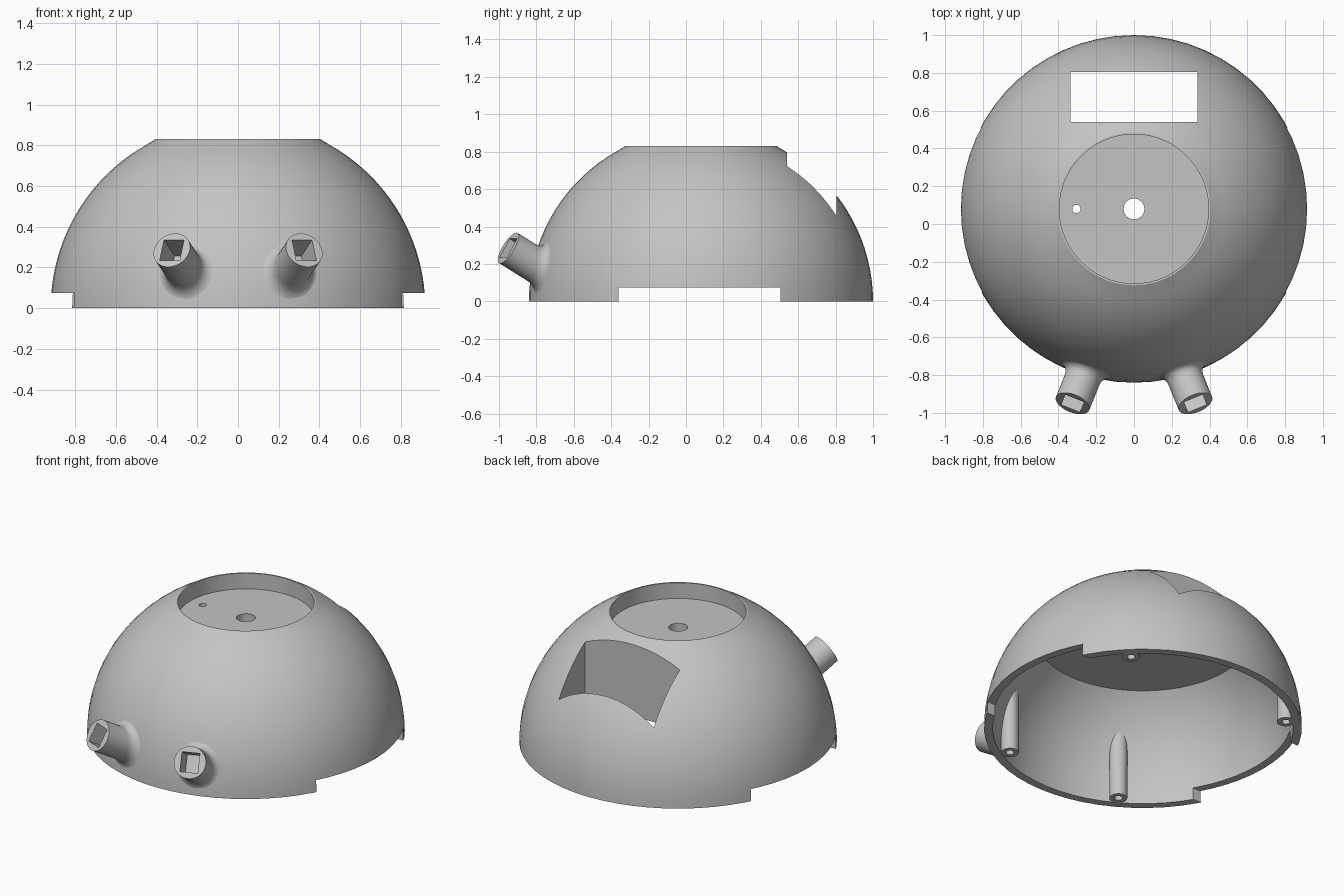
import bpy, bmesh
from math import sin, cos, pi, radians, sqrt, asin
from mathutils import Vector, Matrix

if "Cube" in bpy.data.objects:
    bpy.data.objects.remove(bpy.data.objects["Cube"])

CENTRE = Vector((0, 0.08, 0))
OUTER, INNER = 0.92, 0.87
TOP, FLOOR, CEILING = 0.83, 0.73, 0.61

grey = bpy.data.materials.new("light_grey")
grey.use_nodes = True
GREY = (0.55, 0.55, 0.55, 1)
grey.diffuse_color = GREY
grey.node_tree.nodes["Principled BSDF"].inputs["Base Color"].default_value = GREY


def make(name, bm):
    bmesh.ops.recalc_face_normals(bm, faces=bm.faces)
    mesh = bpy.data.meshes.new(name)
    bm.to_mesh(mesh)
    bm.free()
    mesh.materials.append(grey)
    ob = bpy.data.objects.new(name, mesh)
    bpy.context.collection.objects.link(ob)
    return ob


def box(name, low, high):
    bm = bmesh.new()
    low, high = Vector(low), Vector(high)
    bmesh.ops.create_cube(bm, size=1, matrix=Matrix.Translation((low + high) / 2)
                          @ Matrix.Diagonal((*(high - low), 1)))
    return make(name, bm)


def cylinder(name, x, y, radius, z0, z1, sides=24):
    bm = bmesh.new()
    bmesh.ops.create_cone(bm, cap_ends=True, segments=sides, radius1=radius, radius2=radius,
                          depth=z1 - z0, matrix=Matrix.Translation((x, y, (z0 + z1) / 2)))
    return make(name, bm)


def ball(radius):
    bm = bmesh.new()
    bmesh.ops.create_uvsphere(bm, u_segments=64, v_segments=32, radius=radius,
                              matrix=Matrix.Translation(CENTRE))
    return make("ball_cutter", bm)


def combine(ob, tool, operation):
    """Apply a boolean and remove the tool."""
    mod = ob.modifiers.new("cut", 'BOOLEAN')
    mod.object, mod.operation, mod.solver = tool, operation, 'EXACT'
    bpy.context.view_layer.update()
    mesh = bpy.data.meshes.new_from_object(
        ob.evaluated_get(bpy.context.evaluated_depsgraph_get()))
    ob.modifiers.clear()
    ob.data = mesh
    bpy.data.objects.remove(tool)


def smooth(ob):
    bpy.ops.object.select_all(action='DESELECT')
    ob.select_set(True)
    bpy.context.view_layer.objects.active = ob
    bpy.ops.object.shade_smooth_by_angle(angle=radians(30))


def arc(radius, z0, z1, steps):
    a, b = asin(z0 / radius), asin(z1 / radius)
    angles = [a + (b - a) * i / steps for i in range(steps + 1)]
    return [(radius * cos(t), radius * sin(t)) for t in angles]


# Domed shell with a round recess on top and a centre hole, as one turned profile
profile = arc(OUTER, 0, TOP, 18)
profile[-1] = (0.405, TOP)
profile += [(0.395, TOP), (0.395, FLOOR), (0.055, FLOOR), (0.055, CEILING)]
profile += arc(INNER, CEILING, 0, 14)
SIDES = 60
bm = bmesh.new()
rings = [[bm.verts.new(CENTRE + Vector((r * cos(2 * pi * i / SIDES), r * sin(2 * pi * i / SIDES), z)))
          for r, z in profile] for i in range(SIDES)]
for i, ring in enumerate(rings):
    after = rings[(i + 1) % SIDES]
    for j in range(len(ring)):
        k = (j + 1) % len(ring)
        bm.faces.new((ring[j], after[j], after[k], ring[k]))
dome = make("dome_shell", bm)

# Sleeve around the rear window, then the window itself
sleeve = box("sleeve", (-0.36, 0.515, 0.34), (0.36, 0.83, 1))
combine(sleeve, ball(0.9), 'INTERSECT')
combine(dome, sleeve, 'UNION')
combine(dome, box("window_cutter", (-0.335, 0.54, 0.1), (0.335, 0.805, 1.2)), 'DIFFERENCE')

# Small pin hole in the recess floor and side notches in the rim
combine(dome, cylinder("pin_cutter", -0.305, 0.08, 0.022, 0.5, 0.8), 'DIFFERENCE')
for side in (-1, 1):
    xs = sorted((0.5 * side, 1.2 * side))
    combine(dome, box("notch_cutter", (xs[0], -0.36, -0.1), (xs[1], 0.505, 0.075)), 'DIFFERENCE')
smooth(dome)

# Screw posts along the inside of the shell
for side, label in ((-1, "right"), (1, "left")):
    for end, px, py in (("front", 0.41, -0.63), ("rear", 0.585, 0.67)):
        post = cylinder(f"{end}_{label}_screw_post", side * px, py, 0.052, 0.001, 0.6)
        combine(post, ball(0.89), 'INTERSECT')
        combine(post, cylinder("screw_cutter", side * px, py, 0.024, -0.1, 0.2), 'DIFFERENCE')
        smooth(post)


def on_sphere(p, d, radius):
    """Distance along d from p to the first sphere hit."""
    q = p - CENTRE
    b = q.dot(d)
    return -b - sqrt(b * b - q.dot(q) + radius * radius)


# Angled tubes with square sockets and a soft fillet into the shell
RADIUS, FILLET, SEGS, STEPS = 0.095, 0.06, 40, 6
for side, label in ((-1, "right"), (1, "left")):
    tip = Vector((side * 0.325, -0.95, 0.285))
    yaw, rise = radians(22), radians(30)
    out = Vector((side * sin(yaw) * cos(rise), -cos(yaw) * cos(rise), sin(rise)))
    across = Vector((0, 0, 1)).cross(out).normalized()
    up = out.cross(across)
    bm = bmesh.new()
    rings = []
    for i in range(SEGS):
        t = 2 * pi * i / SEGS
        radial = across * cos(t) + up * sin(t)
        start = tip + radial * RADIUS
        hit = start - out * on_sphere(start, -out, OUTER)
        a = hit + out * FILLET
        c = hit + radial * FILLET - CENTRE
        c = CENTRE + c.normalized() * (OUTER - 0.004)
        column = [start]
        for k in range(STEPS + 1):
            s = k / STEPS
            column.append(a * (1 - s) ** 2 + hit * 2 * s * (1 - s) + c * s * s)
        rings.append([bm.verts.new(p) for p in column])
    for i, ring in enumerate(rings):
        after = rings[(i + 1) % SEGS]
        for j in range(len(ring) - 1):
            bm.faces.new((ring[j], after[j], after[j + 1], ring[j + 1]))
    bm.faces.new([r[0] for r in rings])
    bm.faces.new([r[-1] for r in rings])
    tube = make(f"{label}_socket_tube", bm)
    socket = box("socket_cutter", (-0.053, -0.058, -0.16), (0.053, 0.058, 0.1))
    frame = Matrix((across, up, out)).transposed().to_4x4()
    socket.data.transform(Matrix.Translation(tip) @ frame)
    combine(tube, socket, 'DIFFERENCE')
    smooth(tube)
